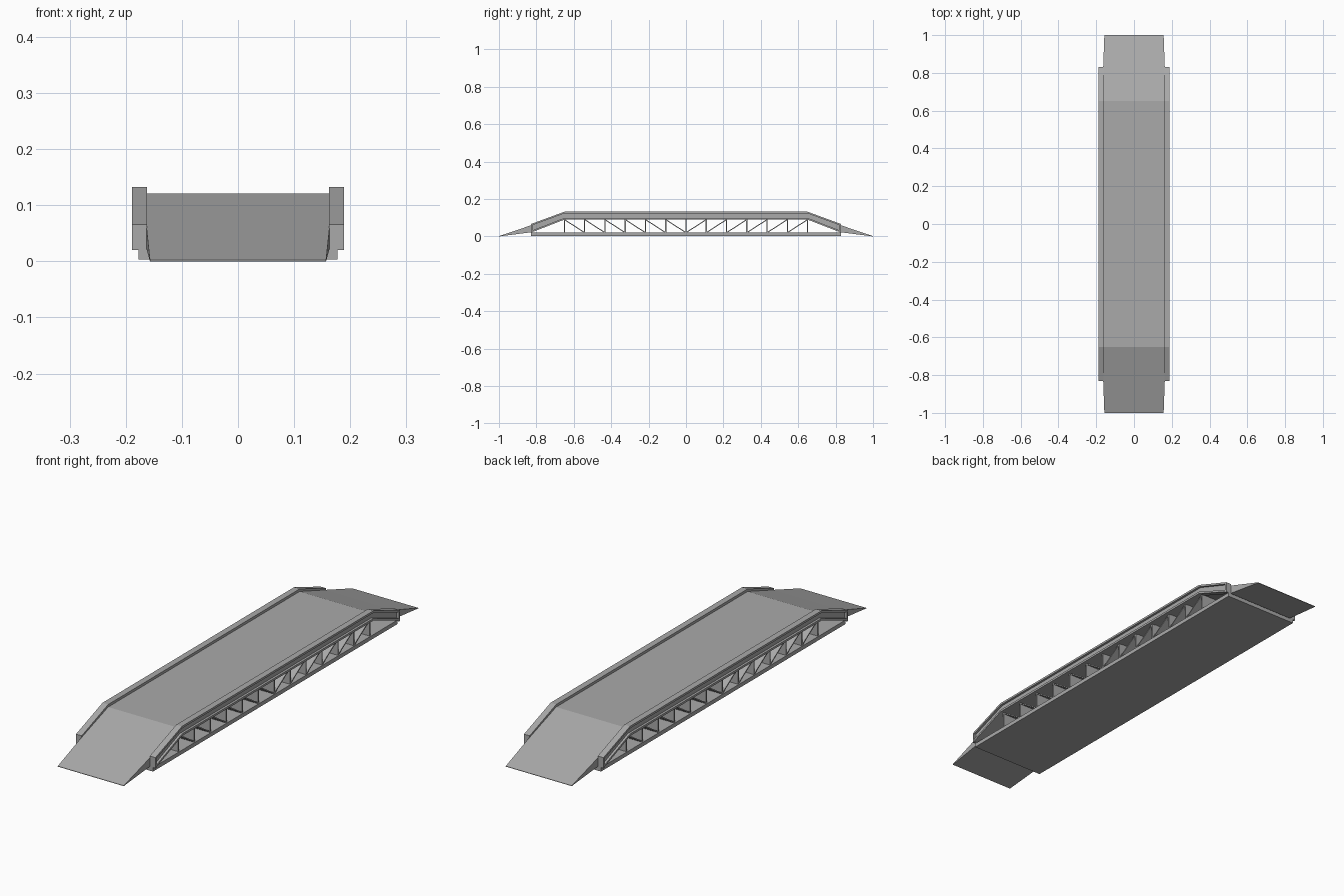
import bpy, bmesh
from math import atan2, hypot
from mathutils import Matrix, Vector

cube = bpy.data.objects.get("Cube")
if cube:
    bpy.data.objects.remove(cube, do_unlink=True)

BEND, END, TIP = 0.65, 0.83, 1.0      # y of slope start, truss end, ramp tip
DECK_HALF, TRUSS_HALF, RAIL_OUT = 0.163, 0.173, 0.189
PANEL = BEND / 6

steel = bpy.data.materials.new("grey_steel")
steel.use_nodes = True
steel.diffuse_color = (0.4, 0.4, 0.4, 1)
steel.node_tree.nodes["Principled BSDF"].inputs["Base Color"].default_value = (0.4, 0.4, 0.4, 1)


def make_object(name, bm):
    bmesh.ops.recalc_face_normals(bm, faces=bm.faces)
    mesh = bpy.data.meshes.new(name)
    bm.to_mesh(mesh)
    bm.free()
    mesh.materials.append(steel)
    obj = bpy.data.objects.new(name, mesh)
    bpy.context.collection.objects.link(obj)
    return obj


def loft(name, rings):
    """Skin a row of matching closed sections and cap both ends."""
    bm = bmesh.new()
    rows = [[bm.verts.new(p) for p in ring] for ring in rings]
    n = len(rows[0])
    for a, b in zip(rows, rows[1:]):
        for i in range(n):
            j = (i + 1) % n
            bm.faces.new((a[i], a[j], b[j], b[i]))
    bm.faces.new(rows[0])
    bm.faces.new(rows[-1])
    return make_object(name, bm)


def box(name, centre, size, angle=0):
    bm = bmesh.new()
    bmesh.ops.create_cube(bm, size=1, matrix=Matrix.Translation(centre)
                          @ Matrix.Rotation(angle, 4, "X")
                          @ Matrix.Diagonal((*size, 1)))
    return make_object(name, bm)


# Deck with a tapered ramp at each end: half width, y, underside, top
half = [(0.157, TIP, 0, 0.002), (DECK_HALF, END, 0.022, 0.059),
        (DECK_HALF, BEND, 0.092, 0.121)]
stations = [(w, -y, lo, hi) for w, y, lo, hi in half] + half[::-1]
loft("deck", [[(-w, y, lo), (w, y, lo), (w, y, hi), (-w, y, hi)]
              for w, y, lo, hi in stations])

# Bottom plate
box("bottom_plate", (0, 0, 0.0115), (2 * 0.177, 2 * END, 0.017))

# Channel-section side rails following the deck line
def rail_section(side, y, lo, hi):
    inner, web, lip = DECK_HALF - 0.001, RAIL_OUT - 0.01, 0.009
    outline = [(inner, lo), (RAIL_OUT, lo), (RAIL_OUT, lo + lip), (web, lo + lip),
               (web, hi - lip), (RAIL_OUT, hi - lip), (RAIL_OUT, hi), (inner, hi)]
    return [(side * x, y, z) for x, z in outline]


rail_path = [(-END, 0.02, 0.066), (-BEND, 0.09, 0.132),
             (BEND, 0.09, 0.132), (END, 0.02, 0.066)]
for side, label in ((1, "left"), (-1, "right")):
    loft(f"{label}_rail", [rail_section(side, *p) for p in rail_path])
    for end, place in ((-1, "front"), (1, "back")):
        x = side * (DECK_HALF + RAIL_OUT) / 2
        box(f"{label}_{place}_rail_cap", (x, end * (END - 0.004), 0.043),
            (RAIL_OUT - DECK_HALF, 0.008, 0.046))

# Truss webs across the full width, leaning toward the middle
for i in range(-6, 7):
    box(f"upright_web_{i + 7}", (0, i * PANEL, 0.055), (2 * TRUSS_HALF, 0.006, 0.076))
for end, place in ((-1, "front"), (1, "back")):
    for i in range(6):
        top = Vector((0, end * (i + 1) * PANEL, 0.09))
        foot = Vector((0, end * i * PANEL, 0.02))
        d = top - foot
        box(f"{place}_diagonal_web_{i + 1}", (top + foot) / 2,
            (2 * TRUSS_HALF, hypot(d.y, d.z), 0.005), atan2(d.z, d.y))
